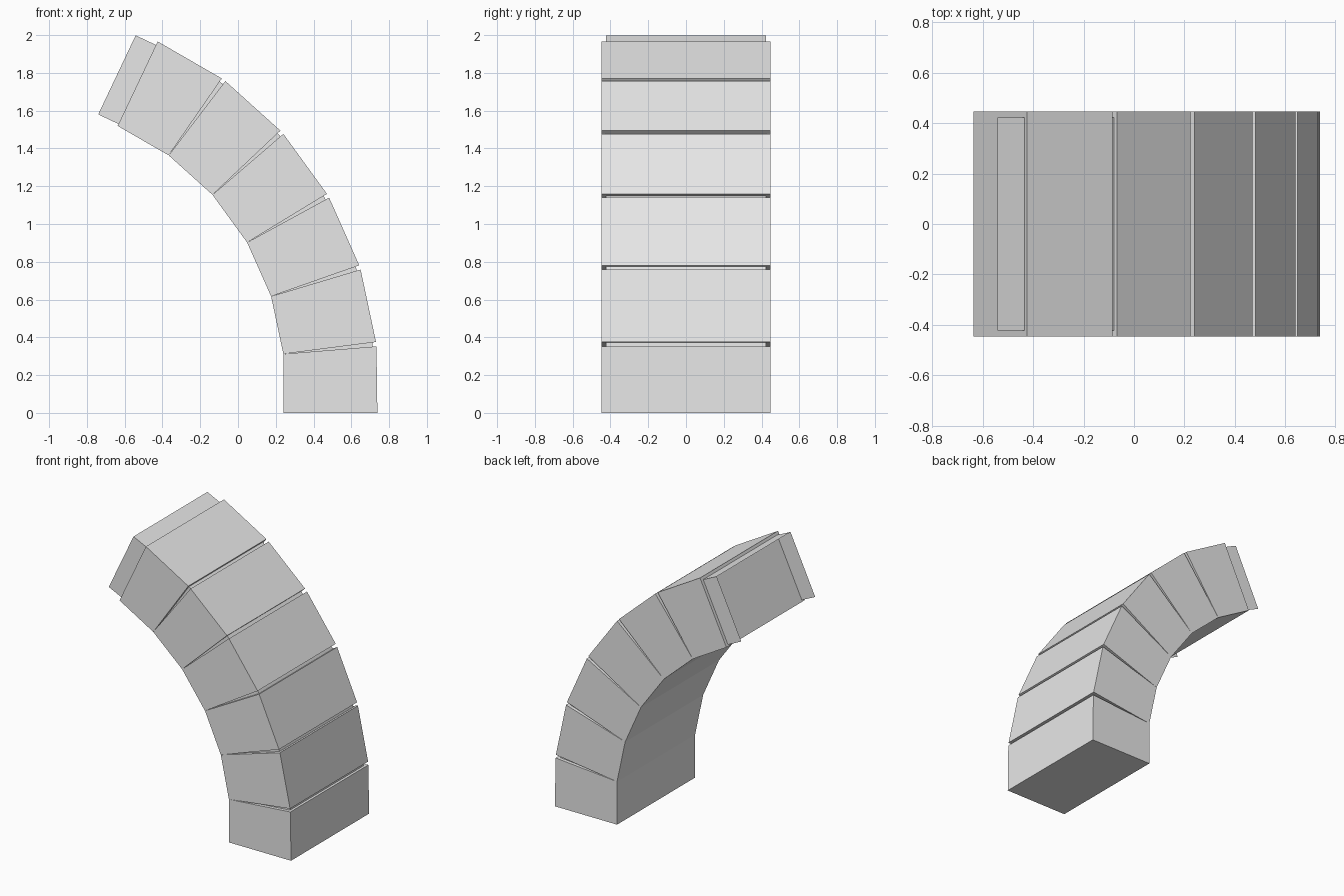
import bpy, bmesh
from math import radians, tan
from mathutils import Matrix, Vector

cube = bpy.data.objects.get("Cube")
if cube:
    bpy.data.objects.remove(cube, do_unlink=True)

COUNT = 6
TURN = radians(12)      # bend between neighbouring segments
TAPER = radians(4.65)   # slope of each segment end
INNER = 0.312           # length along the inner curve
DEPTH = 0.493
HALF = 0.447            # half width of a segment
TAB_HALF, TAB_LENGTH, TAB_INSET = 0.423, 0.119, 0.011

grey = bpy.data.materials.new("plain_grey")
grey.use_nodes = True
colour = (0.8, 0.8, 0.8, 1)
grey.diffuse_color = colour
grey.node_tree.nodes["Principled BSDF"].inputs["Base Color"].default_value = colour


def add_object(name, bm, matrix):
    mesh = bpy.data.meshes.new(name)
    bm.to_mesh(mesh)
    bm.free()
    mesh.materials.append(grey)
    obj = bpy.data.objects.new(name, mesh)
    obj.matrix_world = matrix
    bpy.context.collection.objects.link(obj)


def prism(profile, half):
    """Extrude an x-z profile across the full width."""
    bm = bmesh.new()
    face = bm.faces.new([bm.verts.new((x, -half, z)) for x, z in profile])
    new = bmesh.ops.extrude_face_region(bm, geom=[face])["geom"]
    verts = [v for v in new if isinstance(v, bmesh.types.BMVert)]
    bmesh.ops.translate(bm, verts=verts, vec=(0, 2 * half, 0))
    bmesh.ops.recalc_face_normals(bm, faces=bm.faces)
    return bm


def tab(depth):
    """Open sleeve: two cheeks joined along the outer side."""
    bm = bmesh.new()
    path = [(TAB_INSET, -TAB_HALF), (depth, -TAB_HALF),
            (depth, TAB_HALF), (TAB_INSET, TAB_HALF)]
    low = [bm.verts.new((x, y, 0)) for x, y in path]
    high = [bm.verts.new((x, y, TAB_LENGTH)) for x, y in path]
    for i in range(len(path) - 1):
        bm.faces.new((low[i], low[i + 1], high[i + 1], high[i]))
    return bm


# Chain of wedge segments, each hinged on the inner edge of the one below
hinge = Vector((0.24, 0, 0))
rise = DEPTH * tan(TAPER)
for i in range(COUNT):
    turn = Matrix.Rotation(-TURN * i, 4, 'Y')
    place = Matrix.Translation(hinge) @ turn
    bottom = -rise if i else 0
    profile = [(0, 0), (DEPTH + (0 if i else 0.005), bottom),
               (DEPTH, INNER + rise), (0, INNER)]
    add_object(f"segment_{i + 1}", prism(profile, HALF), place)

    # Connecting sleeve standing square on the sloped upper end
    end = place @ Matrix.Translation((0, 0, INNER)) @ Matrix.Rotation(-TAPER, 4, 'Y')
    add_object(f"sleeve_{i + 1}", tab(DEPTH - TAB_INSET - 0.008), end)
    hinge = hinge + turn @ Vector((0, 0, INNER))
